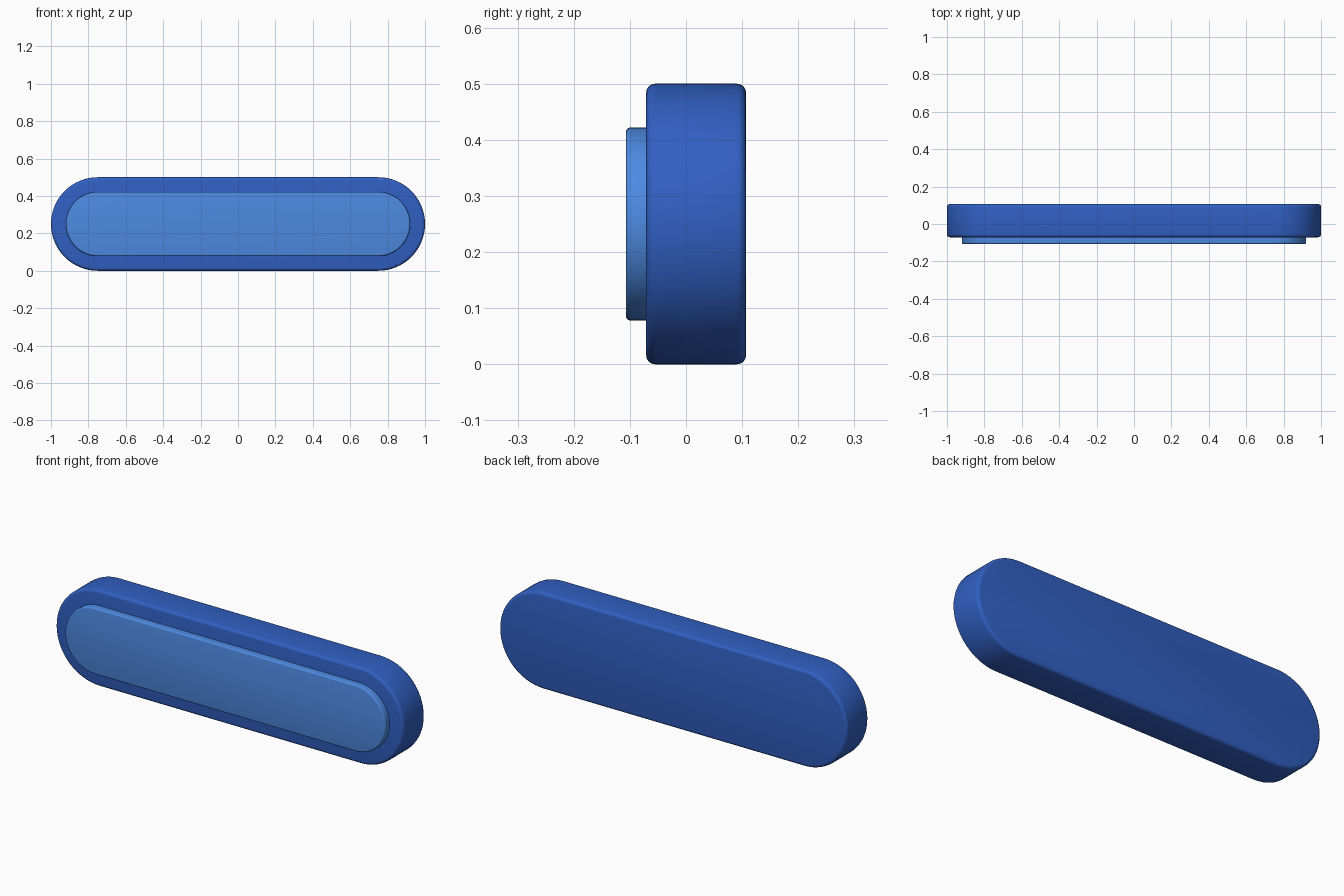
import bpy, bmesh, math

cube = bpy.data.objects.get("Cube")
if cube:
    bpy.data.objects.remove(cube, do_unlink=True)


def make_material(name, color):
    mat = bpy.data.materials.new(name)
    mat.use_nodes = True
    mat.diffuse_color = color
    mat.node_tree.nodes["Principled BSDF"].inputs["Base Color"].default_value = color
    return mat


def stadium_slab(name, half_length, radius, y_front, y_back, bevel, mat, steps=32):
    """Pill outline in the XZ plane, extruded along y, with rounded rims."""
    bm = bmesh.new()
    ring = []
    for side in (1, -1):
        for i in range(steps + 1):
            a = math.pi * i / steps - side * math.pi / 2
            x = side * (half_length - radius) + radius * math.cos(a)
            ring.append(bm.verts.new((x, y_front, 0.25 + radius * math.sin(a))))
    cap = bm.faces.new(ring)
    ext = bmesh.ops.extrude_face_region(bm, geom=[cap], use_keep_orig=True)
    moved = [v for v in ext["geom"] if isinstance(v, bmesh.types.BMVert)]
    bmesh.ops.translate(bm, verts=moved, vec=(0, y_back - y_front, 0))
    bmesh.ops.recalc_face_normals(bm, faces=bm.faces)
    # Round both rims
    rims = [e for e in bm.edges if abs(e.verts[0].co.y - e.verts[1].co.y) < 1e-5]
    bmesh.ops.bevel(bm, geom=rims, offset=bevel, segments=4, profile=0.5,
                    affect='EDGES', clamp_overlap=True)
    mesh = bpy.data.meshes.new(name)
    bm.to_mesh(mesh)
    bm.free()
    mesh.materials.append(mat)
    obj = bpy.data.objects.new(name, mesh)
    bpy.context.collection.objects.link(obj)
    bpy.ops.object.select_all(action='DESELECT')
    obj.select_set(True)
    bpy.context.view_layer.objects.active = obj
    bpy.ops.object.shade_smooth_by_angle(angle=math.radians(40))
    return obj


dark_blue = make_material("dark blue", (0.030, 0.115, 0.54, 1))
light_blue = make_material("light blue", (0.075, 0.255, 0.76, 1))

# Thick backing body and the raised front panel seated in it
stadium_slab("body", 1.0, 0.25, -0.071, 0.107, 0.016, dark_blue)
stadium_slab("front_panel", 0.92, 0.172, -0.107, -0.05, 0.008, light_blue)
